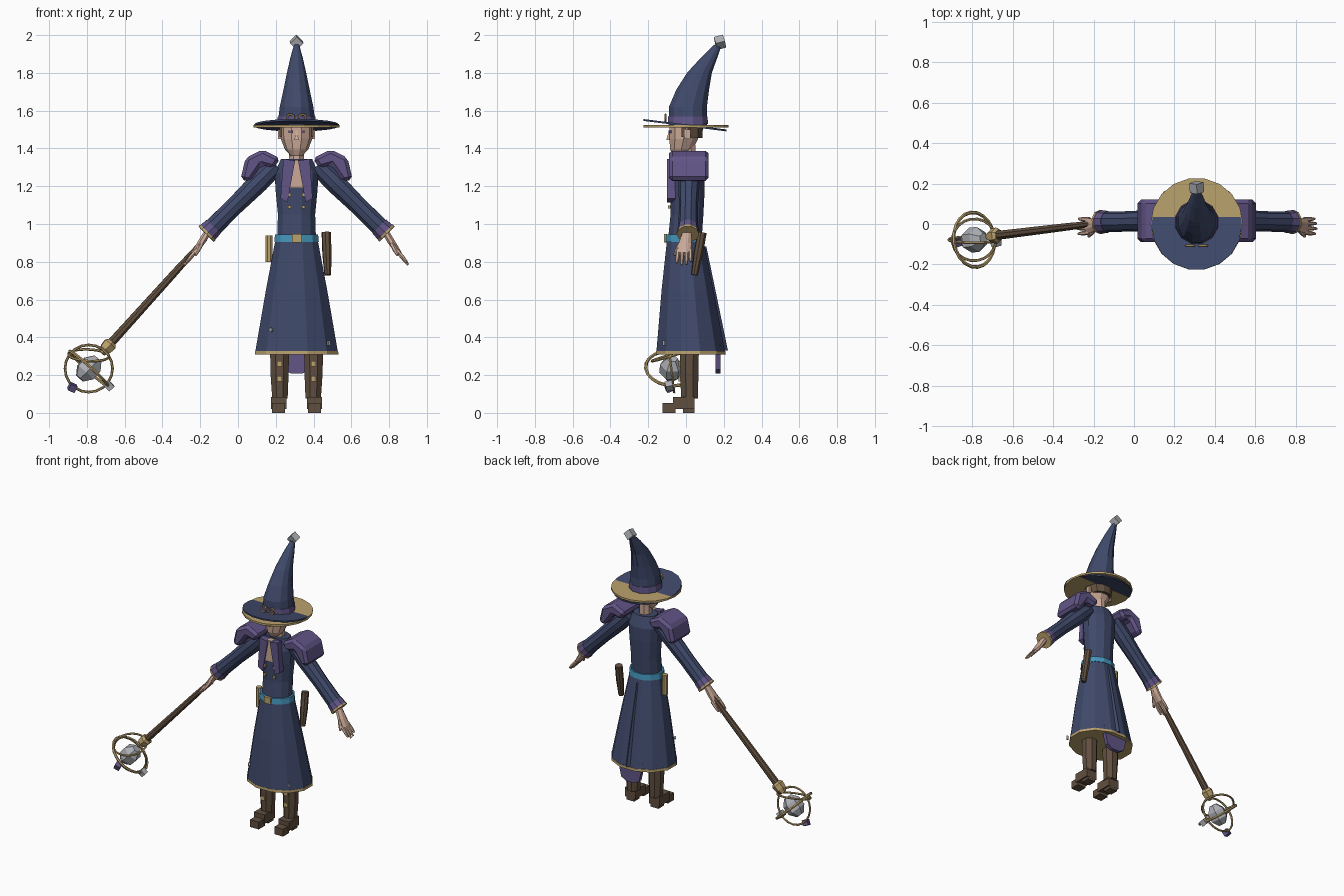
import bpy, bmesh, math
from mathutils import Vector, Matrix, Euler

if "Cube" in bpy.data.objects:
    bpy.data.objects.remove(bpy.data.objects["Cube"])

CX = 0.31  # body centre line; parts are built around local x = 0


def material(name, rgb):
    m = bpy.data.materials.new(name)
    m.diffuse_color = (*rgb, 1)
    m.use_nodes = True
    m.node_tree.nodes["Principled BSDF"].inputs["Base Color"].default_value = m.diffuse_color
    return m


NAVY = material("navy cloth", (.05, .067, .145))
PURPLE = material("purple cloth", (.12, .09, .24))
GOLD = material("gold trim", (.50, .36, .155))
BROWN = material("brown leather", (.12, .078, .05))
SKIN = material("skin", (.60, .40, .31))
BLUE = material("blue belt", (.06, .30, .50))
GREY = material("grey crystal", (.42, .43, .46))


def finish(name, bm, mat, mirror=False):
    bmesh.ops.recalc_face_normals(bm, faces=bm.faces)
    me = bpy.data.meshes.new(name)
    bm.to_mesh(me)
    bm.free()
    me.materials.append(mat)
    ob = bpy.data.objects.new(name, me)
    ob.location.x = CX
    bpy.context.collection.objects.link(ob)
    if mirror:
        ob.modifiers.new("mirror", 'MIRROR').use_mirror_merge = False
    return ob


def loft(name, rings, n, mat, mirror=False, rot=None, phase=0.5):
    """Skin rings of (centre, rx, ry), each optionally rotated, with capped ends."""
    bm, rows = bmesh.new(), []
    rot = rot or Matrix.Identity(3)
    for c, rx, ry in rings:
        row = []
        for i in range(n):
            a = 2 * math.pi * (i + phase) / n - math.pi / 2
            p = Vector((rx * math.cos(a), ry * math.sin(a), 0))
            row.append(bm.verts.new(Vector(c) + rot @ p))
        rows.append(row)
    for a, b in zip(rows, rows[1:]):
        for i in range(n):
            j = (i + 1) % n
            bm.faces.new((a[i], a[j], b[j], b[i]))
    bm.faces.new(rows[0])
    bm.faces.new(rows[-1])
    return finish(name, bm, mat, mirror)


def limb(name, p0, p1, stations, n, mat, mirror=False):
    """Straight tube from p0 to p1 through (t, radius) stations."""
    p0, p1 = Vector(p0), Vector(p1)
    q = (p1 - p0).to_track_quat('Z', 'Y').to_matrix()
    return loft(name, [(p0.lerp(p1, t), r, r) for t, r in stations], n, mat, mirror, q)


def box(name, c, size, mat, mirror=False, rot=(0, 0, 0)):
    bm = bmesh.new()
    m = Matrix.Translation(c) @ Euler(rot).to_matrix().to_4x4() @ Matrix.Diagonal((*size, 1))
    bmesh.ops.create_cube(bm, size=1, matrix=m)
    return finish(name, bm, mat, mirror)


def prism(name, pts, y0, y1, mat, mirror=False, bevel=0):
    """Extrude an x-z outline from y0 to y1."""
    bm = bmesh.new()
    a = [bm.verts.new((x, y0, z)) for x, z in pts]
    b = [bm.verts.new((x, y1, z)) for x, z in pts]
    bm.faces.new(a)
    bm.faces.new(b)
    for i in range(len(pts)):
        j = (i + 1) % len(pts)
        bm.faces.new((a[i], a[j], b[j], b[i]))
    ob = finish(name, bm, mat, mirror)
    if bevel:
        mod = ob.modifiers.new("bevel", 'BEVEL')
        mod.width, mod.segments = bevel, 1
    return ob


def ring(name, c, normal, R, r, mat, n=20, m=6, mirror=False):
    """Torus facing along normal."""
    q = Vector(normal).to_track_quat('Z', 'Y').to_matrix()
    bm, g = bmesh.new(), []
    for i in range(n):
        a = 2 * math.pi * i / n
        row = []
        for k in range(m):
            b = 2 * math.pi * k / m
            w = R + r * math.cos(b)
            p = Vector((w * math.cos(a), w * math.sin(a), r * math.sin(b)))
            row.append(bm.verts.new(Vector(c) + q @ p))
        g.append(row)
    for i in range(n):
        for k in range(m):
            u, v = (i + 1) % n, (k + 1) % m
            bm.faces.new((g[i][k], g[u][k], g[u][v], g[i][v]))
    return finish(name, bm, mat, mirror)


# Hat: bent cone, band, flat gold brim crossed by a tilted navy brim
loft("hat_cone", [((0, .01, 1.515), .106, .106), ((0, .01, 1.62), .092, .104),
                  ((0, .035, 1.71), .072, .090), ((0, .071, 1.80), .053, .068),
                  ((0, .122, 1.88), .034, .045), ((0, .170, 1.95), .014, .020)], 12, NAVY)
loft("hat_band", [((0, .01, 1.53), .109, .110), ((0, .01, 1.568), .103, .108)], 12, PURPLE)
loft("brim_gold", [((0, 0, 1.510), .228, .228), ((0, 0, 1.523), .228, .228)], 18, GOLD)
tilt = Matrix.Rotation(-.125, 3, 'X')
loft("brim_navy", [((0, -.005, 1.518), .224, .224), ((0, -.005, 1.528), .224, .224)],
     18, NAVY, rot=tilt)
box("hat_tip_crystal", (0, .18, 1.962), (.05, .05, .05), GREY, rot=(.35, .75, .3))
ring("goggle_rim", (.032, -.108, 1.562), (0, 1, 0), .019, .006, GOLD, 10, 5, True)

# Head, face and hair
loft("head", [((0, -.035, 1.36), .030, .035), ((0, -.025, 1.395), .062, .062),
              ((0, -.012, 1.45), .083, .080), ((0, -.008, 1.52), .086, .084)], 10, SKIN)
loft("neck", [((0, .01, 1.31), .045, .045), ((0, .01, 1.42), .042, .045)], 8, SKIN)
loft("hair", [((0, .027, 1.455), .074, .062), ((0, .020, 1.52), .087, .074)], 10, BROWN)
box("ear", (.090, .008, 1.475), (.014, .03, .05), SKIN, True)
box("sideburn", (.085, -.012, 1.485), (.012, .025, .05), BROWN, True)
loft("nose", [((0, -.085, 1.445), .016, .028), ((0, -.080, 1.495), .006, .012)], 4, SKIN)
box("eye", (.032, -.085, 1.488), (.02, .009, .013), PURPLE, True, (0, 0, .3))

# Torso with open collar, lapels and buttons
loft("torso", [((0, -.005, .93), .106, .092), ((0, .005, 1.05), .102, .090),
               ((0, .008, 1.18), .115, .094), ((0, .01, 1.27), .120, .092),
               ((0, .01, 1.345), .085, .065)], 12, NAVY)
prism("chest", [(-.04, 1.19), (.04, 1.19), (.018, 1.34), (-.018, 1.34)], -.092, -.05, SKIN)
prism("lapel", [(.07, 1.345), (.008, 1.335), (.048, 1.115), (.085, 1.135)],
      -.10, -.055, PURPLE, True)
for z in (1.155, 1.09):
    box("button", (.037, -.089, z), (.017, .014, .017), GOLD, True)
loft("belt", [((0, -.005, .905), .122, .106), ((0, -.005, .945), .118, .102)], 12, BLUE)
box("belt_buckle", (0, -.108, .925), (.05, .016, .045), GOLD)

# Long coat skirt with gold hem and a purple tail below
loft("skirt", [((0, .025, .325), .226, .188), ((0, .008, .65), .168, .142),
               ((0, -.005, .925), .114, .098)], 12, NAVY)
loft("skirt_hem", [((0, .026, .310), .229, .191), ((0, .026, .328), .228, .190)], 12, GOLD)
loft("skirt_fold", [((.0, .200, .33), .022, .022), ((0, .10, .88), .004, .008)], 4, NAVY, phase=0)
prism("coat_tail", [(-.10, .36), (-.07, .23), (-.03, .208), (.03, .208), (.07, .23), (.10, .36)],
      .155, .182, PURPLE)
box("skirt_star", (-.135, -.125, .44), (.02, .012, .016), GREY, rot=(0, .7, -.7))
box("skirt_star", (.17, -.115, .37), (.014, .012, .026), GREY, rot=(0, 0, .7))

# Legs and boots
loft("boot_leg", [((.088, .018, .075), .044, .048), ((.09, .018, .21), .052, .052),
                  ((.09, .018, .45), .056, .056)], 8, BROWN, True)
box("boot_heel", (.095, -.012, .052), (.082, .115, .064), BROWN, True)
box("boot_sole", (.095, .015, .013), (.062, .06, .026), BROWN, True)
box("boot_toe", (.095, -.09, .026), (.068, .068, .052), BROWN, True)
for z in (.26, .18):
    box("boot_buckle", (.09, -.034, z), (.028, .012, .028), GOLD, True)

# Shoulder armour
prism("pauldron", [(-.297, 1.235), (-.27, 1.35), (-.18, 1.395), (-.085, 1.347),
                   (-.122, 1.295), (-.185, 1.312), (-.245, 1.225)],
      -.09, .12, PURPLE, True, .018)

# Arms, cuffs and hands
S, W = (-.11, .018, 1.31), (-.475, .01, .95)
limb("sleeve", S, W, [(0, .052), (.25, .057), (.6, .050), (.97, .052)], 10, NAVY, True)
limb("cuff", S, W, [(.90, .054), (.99, .058)], 10, PURPLE, True)
limb("cuff_rim", S, W, [(.985, .060), (1.01, .060)], 10, GOLD, True)
loft("palm", [((-.472, .005, .955), .024, .026), ((-.505, -.005, .90), .024, .036),
              ((-.540, -.010, .85), .017, .040)], 8, SKIN, True)
for i, (y, drop) in enumerate(((-.042, .012), (-.020, 0), (.002, .003), (.022, .018))):
    limb("finger_%d" % i, (-.530, y, .86), (-.592 + drop / 2, y * 1.15, .783 + drop),
         [(0, .012), (.6, .011), (1, .006)], 6, SKIN, True)
limb("thumb", (-.50, -.02, .905), (-.535, -.062, .835), [(0, .014), (.6, .012), (1, .007)],
     6, SKIN, True)

# Staff with socket, crystal, rings and orbiting charms
A, B, C = (-.485, .005, .92), (-1.00, -.058, .35), (-1.10, -.078, .235)
limb("staff_shaft", A, B, [(0, .014), (.3, .020), (1, .024)], 8, BROWN)
limb("staff_socket", A, B, [(.955, .028), (.975, .040), (1.02, .036), (1.06, .020)], 6, GOLD)
axis = Vector(B) - Vector(A)
limb("staff_crystal", Vector(C) - axis * .092, Vector(C) + axis * .092,
     [(0, .028), (.3, .062), (.7, .062), (1, .028)], 6, GREY)
ring("staff_ring_upright", C, (0, 1, .12), .126, .007, GOLD)
ring("staff_ring_cross", C, axis, .136, .009, GOLD)
ring("staff_ring_level", (C[0], C[1], C[2] + .07), (.05, -.3, 1), .108, .007, GOLD)
box("charm_purple", (-1.187, -.09, .135), (.038, .038, .038), PURPLE, rot=(.4, .4, .3))
box("charm_grey", (-.992, -.09, .143), (.038, .038, .038), GREY, rot=(.3, .8, .3))

# Hip gear: scroll tube on one side, wand case on the other
limb("scroll", (-.145, .0, .80), (-.145, .0, .94), [(0, .020), (1, .020)], 8, GOLD)
limb("wand_case", (.165, .045, .73), (.157, .085, .955), [(0, .018), (.5, .025), (1, .025)],
     8, BROWN)
